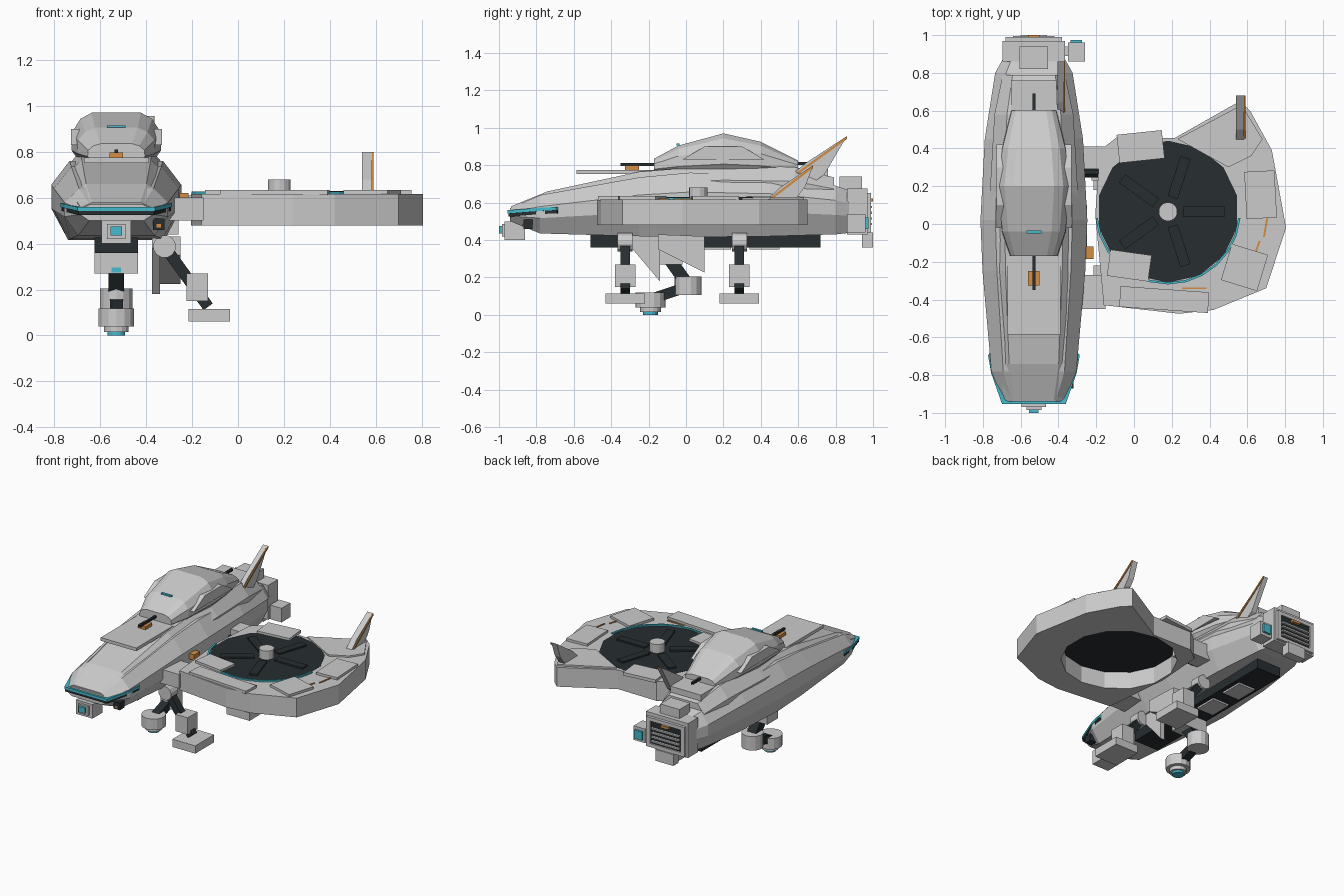
import bpy, bmesh, math
from mathutils import Vector, Matrix

CX = -0.53  # fuselage centre line


def material(name, rgb):
    m = bpy.data.materials.new(name)
    m.diffuse_color = (*rgb, 1)
    return m


DARK = material("dark", (0.02, 0.027, 0.03))
CYAN = material("cyan", (0.06, 0.5, 0.62))
ORANGE = material("orange", (0.65, 0.27, 0.06))


def skin(name, rings, mat=None):
    """Skin equal-length rings of points and cap both ends."""
    bm = bmesh.new()
    vs = [[bm.verts.new(p) for p in r] for r in rings]
    n = len(vs[0])
    for a, b in zip(vs, vs[1:]):
        for i in range(n):
            bm.faces.new((a[i], a[(i + 1) % n], b[(i + 1) % n], b[i]))
    bm.faces.new(vs[0])
    bm.faces.new(vs[-1])
    bmesh.ops.recalc_face_normals(bm, faces=bm.faces)
    me = bpy.data.meshes.new(name)
    bm.to_mesh(me)
    bm.free()
    o = bpy.data.objects.new(name, me)
    bpy.context.collection.objects.link(o)
    if mat:
        me.materials.append(mat)
    return o


def box(name, x, y, z, mat=None, rot=0):
    """Box from (min, max) pairs, optionally turned about z."""
    c = Vector((sum(x) / 2, sum(y) / 2, 0))
    R = Matrix.Rotation(math.radians(rot), 3, 'Z')
    pts = [(x[0], y[0]), (x[1], y[0]), (x[1], y[1]), (x[0], y[1])]
    return skin(name, [[c + R @ (Vector((px, py, 0)) - c) + Vector((0, 0, h))
                        for px, py in pts] for h in z], mat)


def prism_x(name, pts, x0, x1, mat=None):
    return skin(name, [[(x, y, z) for y, z in pts] for x in (x0, x1)], mat)


def rod(name, a, b, r, sides=12, mat=None, r2=None):
    """Cylinder or square bar between two points."""
    a, b = Vector(a), Vector(b)
    d = (b - a).normalized()
    u = d.cross(Vector((0, 1, 0)) if abs(d.y) < 0.9 else Vector((1, 0, 0))).normalized()
    v = d.cross(u)
    ang = [2 * math.pi * (i + 0.5) / sides for i in range(sides)]
    return skin(name, [[p + q * (u * math.cos(t) + v * math.sin(t)) for t in ang]
                       for p, q in ((a, r), (b, r2 or r))], mat)


def loft(name, section, stations, mat=None):
    """Mirror a half section (width, height fractions) along y stations (y, half width, z0, z1)."""
    full = section + [(-u, v) for u, v in reversed(section)]
    return skin(name, [[(CX + u * w, y, z0 + v * (z1 - z0)) for u, v in full]
                       for y, w, z0, z1 in stations], mat)


# Fuselage, upper shell and canopy
loft("lower_hull", [(0.74, 0), (1, 0.4), (1, 0.7), (0.72, 1)],
     [(-0.94, 0.16, 0.50, 0.57), (-0.78, 0.225, 0.435, 0.64), (-0.25, 0.272, 0.42, 0.735),
      (0.02, 0.283, 0.415, 0.76), (0.45, 0.26, 0.42, 0.745), (0.8, 0.205, 0.43, 0.69),
      (0.89, 0.155, 0.44, 0.66)])
loft("upper_shell", [(1.1, 0), (1.1, 0.6), (0.75, 1)],
     [(-0.935, 0.14, 0.52, 0.58), (-0.74, 0.175, 0.55, 0.66), (-0.25, 0.2, 0.6, 0.765),
      (0.2, 0.21, 0.6, 0.80), (0.58, 0.19, 0.6, 0.79), (0.79, 0.15, 0.58, 0.735)])
loft("canopy", [(0.85, 0), (1, 0.2), (0.98, 0.6), (0.8, 0.87), (0.55, 1)],
     [(-0.17, 0.125, 0.765, 0.835), (-0.04, 0.17, 0.765, 0.905), (0.2, 0.195, 0.765, 0.97),
      (0.4, 0.17, 0.765, 0.925), (0.6, 0.12, 0.765, 0.825)])
for s in (-1, 1):
    skin("canopy_side_panel", [[(CX + s * w, y, z) for y, z in
         ((-0.02, 0.83), (0.10, 0.90), (0.30, 0.90), (0.42, 0.83))] for w in (0.15, 0.198)])
box("canopy_light", (-0.57, -0.49), (-0.05, -0.035), (0.905, 0.915), CYAN)
box("front_deck_plate", (-0.67, -0.39), (-0.585, -0.17), (0.752, 0.775))
box("rear_deck_plate", (-0.65, -0.41), (0.56, 0.76), (0.74, 0.785))
rod("front_antenna", (CX, -0.35, 0.803), (CX, -0.15, 0.803), 0.011, 4, DARK)
rod("rear_antenna", (CX, 0.57, 0.81), (CX, 0.69, 0.81), 0.011, 4, DARK)
box("antenna_mount", (-0.56, -0.50), (-0.325, -0.25), (0.77, 0.797), ORANGE)

# Nose light strip and sensors
path = [(0.238, -0.69, 0.565), (0.222, -0.785, 0.56), (0.165, -0.95, 0.547)]
path = path + [(-x, y, z) for x, y, z in reversed(path)]
for nm, dz, h, grow, mat in (("nose_strip_backing", -0.022, 0.032, 1.0, DARK),
                             ("nose_light_strip", -0.005, 0.017, 1.02, CYAN)):
    skin(nm, [[(CX + x * k * grow, y * (1 if k == 1 else 0.96) - (grow - 1) * 0.2, z + d)
               for k, d in ((1, dz), (1, dz + h), (0.9, dz + h), (0.9, dz))]
              for x, y, z in path], mat)
box("nose_sensor", (-0.595, -0.465), (-0.97, -0.86), (0.40, 0.50))
box("nose_sensor_bezel", (-0.57, -0.49), (-0.985, -0.96), (0.42, 0.485))
box("nose_sensor_lens", (-0.555, -0.505), (-1.0, -0.98), (0.435, 0.475), CYAN)
box("side_camera", (-0.37, -0.32), (-0.87, -0.82), (0.46, 0.51), DARK)
box("side_camera_lens", (-0.355, -0.335), (-0.875, -0.865), (0.47, 0.485), ORANGE)

# Engine block at the tail
box("engine_block", (-0.695, -0.365), (0.86, 0.97), (0.43, 0.675))
for x in ((-0.68, -0.65), (-0.41, -0.38)):
    box("exhaust_frame_side", x, (0.96, 0.99), (0.44, 0.65))
for z in ((0.44, 0.465), (0.625, 0.65)):
    box("exhaust_frame_bar", (-0.66, -0.40), (0.96, 0.99), z)
box("exhaust_recess", (-0.655, -0.405), (0.96, 0.98), (0.46, 0.63), DARK)
for i in range(4):
    z = 0.48 + i * 0.03
    box("exhaust_slat", (-0.64, -0.42), (0.975, 0.995), (z, z + 0.011))
box("exhaust_marker", (-0.56, -0.50), (0.975, 1.0), (0.605, 0.622), ORANGE)
box("tail_top_box", (-0.607, -0.455), (0.82, 0.94), (0.65, 0.74))
box("tail_bottom_box", (-0.60, -0.46), (0.94, 1.0), (0.36, 0.44))
box("tail_side_arm", (-0.38, -0.33), (0.89, 0.94), (0.47, 0.51))
box("tail_side_box", (-0.35, -0.26), (0.86, 0.96), (0.44, 0.54))
box("tail_side_light", (-0.335, -0.275), (0.95, 0.975), (0.46, 0.52), CYAN)

# Tail fins with a coloured stripe on the outer face
fins = [("hull_fin", -0.405, -0.37, [(0.44, 0.65), (0.645, 0.815), (0.86, 0.955), (0.74, 0.75), (0.60, 0.65)]),
        ("pod_fin", 0.54, 0.583, [(0.43, 0.61), (0.5, 0.68), (0.68, 0.80), (0.64, 0.69), (0.58, 0.61)])]
for nm, x0, x1, pts in fins:
    prism_x(nm, pts, x0, x1)
    (ya, za), (yb, zb) = pts[0], pts[2]
    prism_x(nm + "_stripe", [(ya, za), (yb, zb), (yb, zb - 0.015), (ya + 0.02, za)], x1 - 0.002, x1 + 0.006, ORANGE)

# Rotor pod: outline slab with a round opening
RX, RY = 0.18, 0.065
outline = [(-0.205, 0.05), (-0.16, -0.43), (0.24, -0.475), (0.42, -0.455), (0.70, -0.34), (0.805, -0.02),
           (0.73, 0.39), (0.615, 0.60), (0.56, 0.65), (0.215, 0.455), (-0.09, 0.46), (-0.18, 0.39)]
pod = skin("rotor_pod", [[(x, y, z) for x, y in outline] for z in (0.48, 0.617)])
cutter = rod("pod_cutter", (RX, RY, 0.4), (RX, RY, 0.7), 0.375, 14)
cutter.hide_render = True
cutter.hide_viewport = True
cut = pod.modifiers.new("opening", 'BOOLEAN')
cut.operation, cut.object, cut.solver = 'DIFFERENCE', cutter, 'EXACT'

rod("rotor_disc", (RX, RY, 0.60), (RX, RY, 0.618), 0.376, 14, DARK)
rod("rotor_hub", (RX, RY, 0.61), (RX, RY, 0.68), 0.05, 14)
for i in range(5):
    t = math.radians(72 * i)
    mx, my = RX + 0.19 * math.cos(t), RY + 0.19 * math.sin(t)
    box("rotor_blade", (mx - 0.11, mx + 0.11), (my - 0.028, my + 0.028), (0.615, 0.629), DARK, 72 * i)
arc = [math.radians(185 + 170 * i / 12) for i in range(13)]
skin("rotor_light_ring", [[(RX + r * math.cos(t), RY + r * math.sin(t), z) for r, z in
     ((0.373, 0.61), (0.385, 0.61), (0.385, 0.627), (0.373, 0.627))] for t in arc], CYAN)

# Armour plates on the pod: centre, size, turn
for x, y, w, d, r in ((0.035, 0.41, 0.24, 0.15, 6), (0.67, 0.155, 0.16, 0.25, 3), (0.585, -0.23, 0.20, 0.20, -17),
                      (0.16, -0.40, 0.47, 0.11, -4), (-0.025, -0.22, 0.22, 0.14, -8)):
    box("pod_plate", (x - w / 2, x + w / 2), (y - d / 2, y + d / 2), (0.612, 0.634), None, r)
wing = [(0.23, 0.45), (0.50, 0.30), (0.62, 0.36), (0.68, 0.45), (0.57, 0.63)]
skin("pod_wing_plate", [[(x, y, z) for x, y in wing] for z in (0.61, 0.628)])
for x, y, w, r in ((0.70, 0.0, 0.14, 80), (0.64, -0.16, 0.15, 70), (0.32, -0.34, 0.13, 0)):
    box("pod_stripe", (x - w / 2, x + w / 2), (y - 0.005, y + 0.005), (0.612, 0.622), ORANGE, r)

# Pylons between hull and pod
box("rear_pylon", (-0.33, -0.08), (0.29, 0.41), (0.50, 0.61))
box("front_pylon", (-0.33, -0.15), (-0.45, -0.27), (0.50, 0.60))
for y in (0.275, -0.32):
    rod("pylon_joint", (-0.28, y, 0.545), (-0.17, y, 0.545), 0.03, 8, DARK)
box("pylon_light", (-0.27, -0.215), (-0.185, -0.12), (0.58, 0.62), ORANGE)

# Belly keel and panels
box("belly_keel", (-0.625, -0.435), (-0.51, 0.72), (0.36, 0.43), DARK)
for y in (0.08, 0.34):
    box("belly_panel", (-0.595, -0.465), (y, y + 0.16), (0.348, 0.365))
prism_x("belly_guard_front", [(-0.31, 0.38), (-0.14, 0.18), (-0.14, 0.43), (-0.31, 0.43)], -0.375, -0.34)
prism_x("belly_guard_rear", [(-0.15, 0.35), (0.10, 0.225), (0.10, 0.42), (-0.15, 0.43)], -0.34, -0.25)

# Jointed camera arm below the hull
box("arm_base", (-0.625, -0.435), (-0.14, -0.02), (0.27, 0.36))
box("arm_base_light", (-0.55, -0.51), (-0.145, -0.13), (0.275, 0.295), CYAN)
rod("upper_arm", (CX, -0.09, 0.30), (CX, 0.01, 0.16), 0.048, 4, DARK)
rod("elbow", (CX, 0.01, 0.105), (CX, 0.01, 0.205), 0.072, 14)
rod("forearm", (CX, 0.01, 0.15), (CX, -0.17, 0.09), 0.04, 4, DARK)
rod("camera_head", (CX, -0.19, 0.04), (CX, -0.19, 0.118), 0.08, 14)
rod("camera_bezel", (CX, -0.19, 0.015), (CX, -0.19, 0.05), 0.055, 14)
rod("camera_lens", (CX, -0.19, 0.0), (CX, -0.19, 0.03), 0.04, 14, CYAN)

# Landing legs on the pod side
for nm, y in (("front", -0.325), ("rear", 0.285)):
    rod(nm + "_leg_hip", (-0.32, y - 0.04, 0.388), (-0.32, y + 0.04, 0.388), 0.05, 12)
    rod(nm + "_leg_strut", (-0.32, y, 0.388), (-0.13, y, 0.125), 0.035, 4, DARK)
    box(nm + "_leg_shin", (-0.225, -0.13), (y - 0.055, y + 0.055), (0.15, 0.27))
    box(nm + "_leg_foot", (-0.215, -0.035), (y - 0.105, y + 0.105), (0.06, 0.115))
